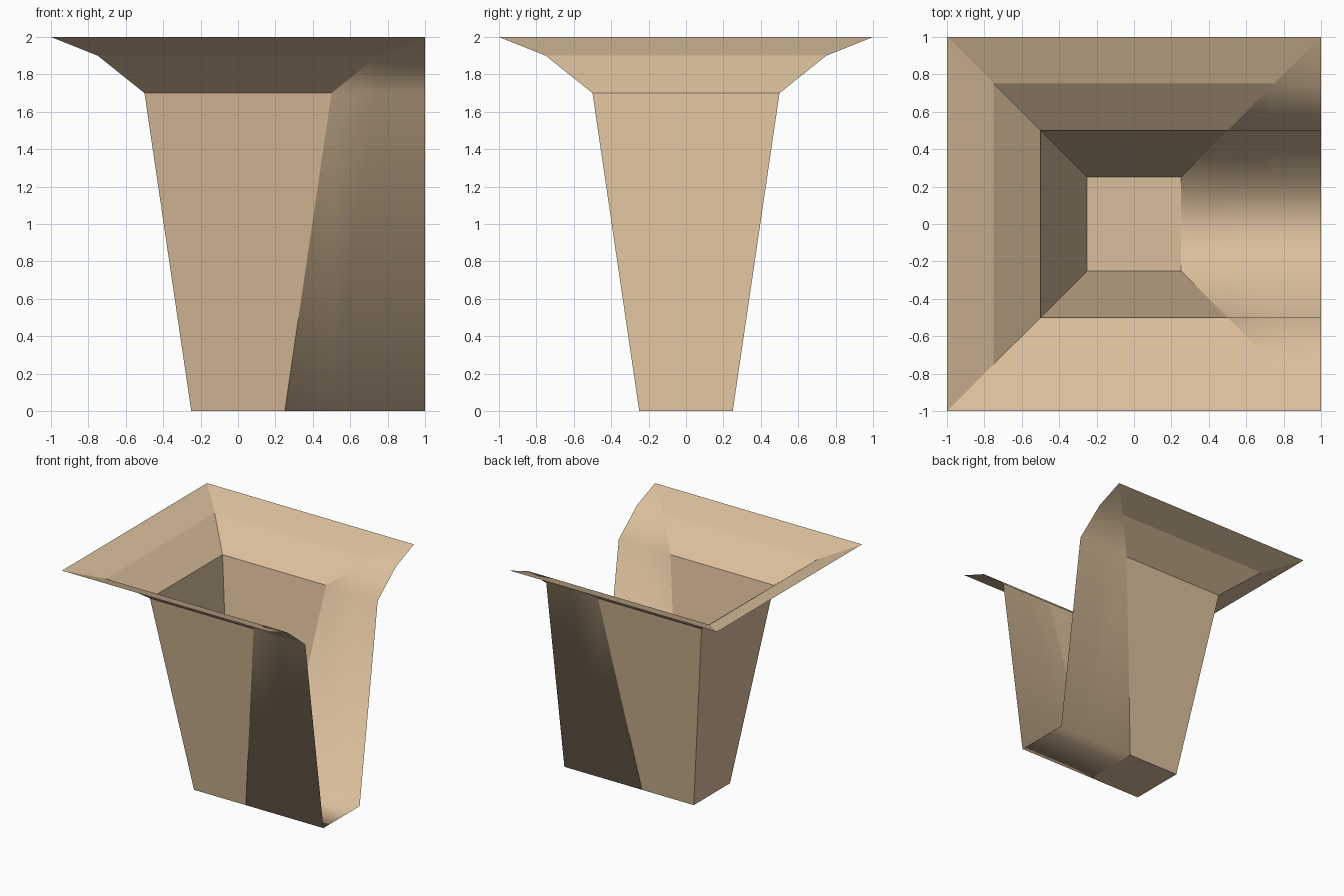
import bpy
import bmesh

if "Cube" in bpy.data.objects:
    bpy.data.objects.remove(bpy.data.objects["Cube"])

# Half-width and height of each square ring, floor to rim
RINGS = [(0.25, 0.0), (0.5, 1.7), (0.75, 1.9), (1.0, 2.0)]
COLUMNS = [0.25, 0.5, 0.75, 1.0]

sand = bpy.data.materials.new("sand")
sand.diffuse_color = (0.70, 0.52, 0.33, 1.0)
sand.use_nodes = True
sand.node_tree.nodes["Principled BSDF"].inputs["Base Color"].default_value = sand.diffuse_color

bm = bmesh.new()
cache = {}


def vert(x, y, z):
    key = (x, y, z)
    if key not in cache:
        cache[key] = bm.verts.new(key)
    return cache[key]


def face(points, smooth=False):
    f = bm.faces.new([vert(*p) for p in points])
    f.smooth = smooth


# Funnel floor, and the channel floor running out to the open right end
b = RINGS[0][0]
face([(-b, -b, 0), (-b, b, 0), (b, b, 0), (b, -b, 0)])
for x0, x1 in zip(COLUMNS, COLUMNS[1:]):
    face([(x0, -b, 0), (x0, b, 0), (x1, b, 0), (x1, -b, 0)], True)

for (h0, z0), (h1, z1) in zip(RINGS, RINGS[1:]):
    # Left funnel wall
    face([(-h0, -h0, z0), (-h1, -h1, z1), (-h1, h1, z1), (-h0, h0, z0)])
    for s in (-1, 1):
        def strip(points, smooth=False):
            face(points if s < 0 else points[::-1], smooth)

        # Front and back funnel walls
        strip([(-h0, s * h0, z0), (h0, s * h0, z0),
               (h1, s * h1, z1), (-h1, s * h1, z1)])
        # Smooth channel walls carried straight to the right
        strip([(h0, s * h0, z0), (h1, s * h0, z0), (h1, s * h1, z1)], True)
        for x0, x1 in zip(COLUMNS, COLUMNS[1:]):
            if x0 >= h1:
                strip([(x0, s * h0, z0), (x1, s * h0, z0),
                       (x1, s * h1, z1), (x0, s * h1, z1)], True)
    # Share the column points along each ring so that the strips join
    for x in COLUMNS:
        if x > h1:
            for s in (-1, 1):
                vert(x, s * h1, z1)

# Split the long transition edges where columns meet them
bmesh.ops.remove_doubles(bm, verts=bm.verts[:], dist=0.0001)
bmesh.ops.delete(bm, geom=[v for v in bm.verts if not v.link_faces],
                 context='VERTS')

mesh = bpy.data.meshes.new("funnel_channel")
bm.to_mesh(mesh)
bm.free()
mesh.materials.append(sand)
obj = bpy.data.objects.new("funnel_channel", mesh)
bpy.context.collection.objects.link(obj)
